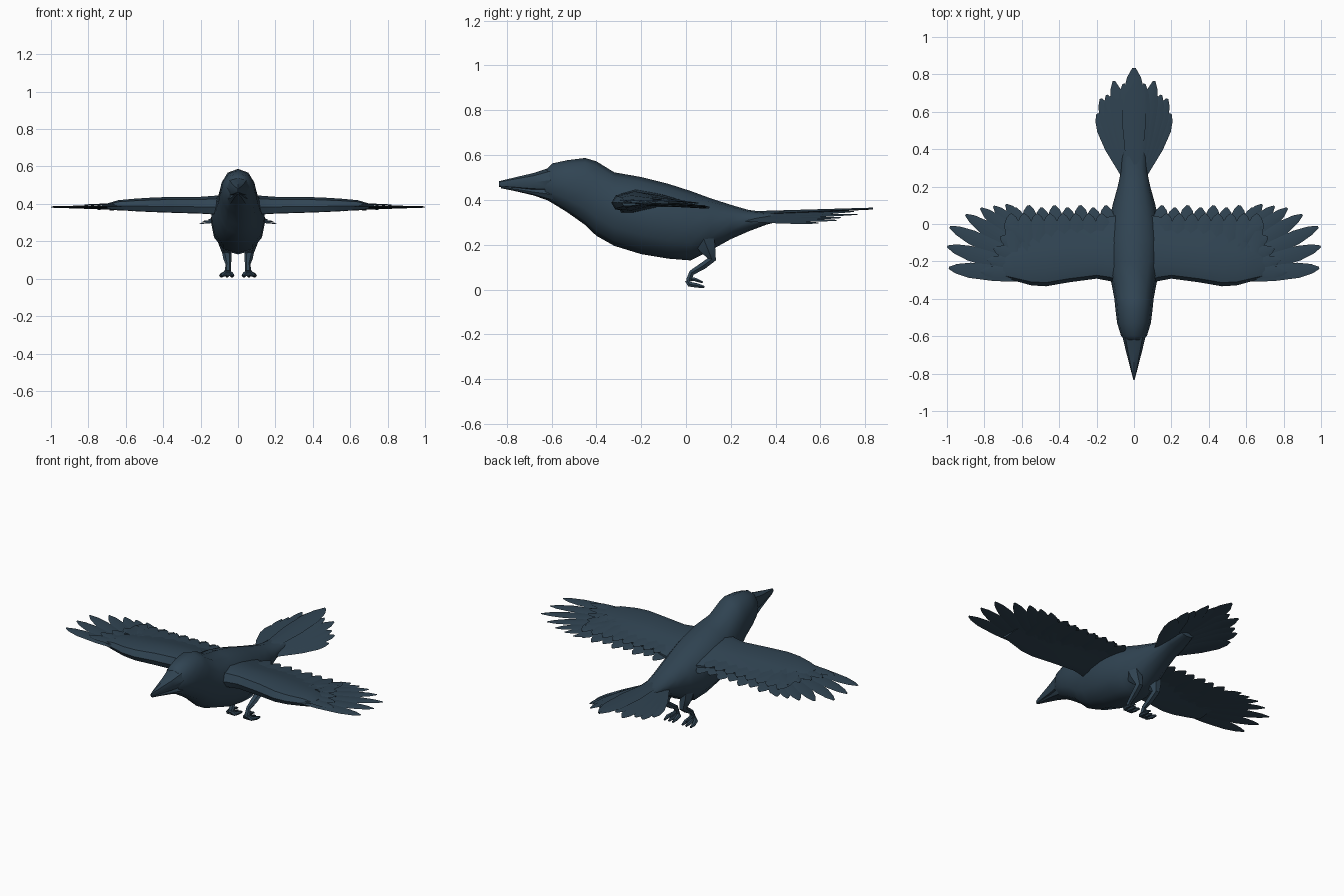
import bpy, bmesh, math
from mathutils import Vector

cube = bpy.data.objects.get("Cube")
if cube:
    bpy.data.objects.remove(cube, do_unlink=True)

plumage = bpy.data.materials.new("slate_blue_plumage")
plumage.use_nodes = True
COLOUR = (0.030, 0.058, 0.086, 1)
plumage.diffuse_color = COLOUR
bsdf = plumage.node_tree.nodes["Principled BSDF"]
bsdf.inputs["Base Color"].default_value = COLOUR
bsdf.inputs["Roughness"].default_value = 0.8


def loft(bm, rings):
    """Skin a closed tube through rings of equal point count."""
    loops = [[bm.verts.new(p) for p in ring] for ring in rings]
    n = len(loops[0])
    for a, b in zip(loops, loops[1:]):
        for i in range(n):
            j = (i + 1) % n
            bm.faces.new((a[i], a[j], b[j], b[i]))
    bm.faces.new(loops[0][::-1])
    bm.faces.new(loops[-1])


def finish(name, bm, side=1, angle=40):
    """Turn a bmesh into a shaded object, mirrored when side is -1."""
    for v in bm.verts:
        v.co.x *= side
    bmesh.ops.recalc_face_normals(bm, faces=bm.faces)
    mesh = bpy.data.meshes.new(name)
    bm.to_mesh(mesh)
    bm.free()
    mesh.materials.append(plumage)
    obj = bpy.data.objects.new(name, mesh)
    bpy.context.collection.objects.link(obj)
    bpy.ops.object.select_all(action='DESELECT')
    obj.select_set(True)
    bpy.context.view_layer.objects.active = obj
    bpy.ops.object.shade_smooth_by_angle(angle=math.radians(angle))
    return obj


def oval(y, top, bottom, width, sides=12):
    """Upright cross-section, widest a little above its middle."""
    mid, half = (top + bottom) / 2, (top - bottom) / 2
    ring = []
    for i in range(sides):
        a = math.tau * i / sides
        c, s = math.cos(a), math.sin(a)
        x = math.copysign(abs(c) ** 0.85, c) * width
        ring.append((x, y, mid + s * half))
    return ring


def feather(bm, root, tip, width, droop=0.0, thick=0.008):
    """Long flat blade with a raised quill and a narrow tip."""
    root, tip = Vector(root), Vector(tip)
    along = tip - root
    across = along.cross(Vector((0, 0, 1))).normalized()
    across.z = -droop
    rings = []
    for t, w in ((0, 0.6), (0.45, 1), (0.75, 0.95), (0.91, 0.6), (1, 0.14)):
        p, side = root + along * t, across * width * w
        up = Vector((0, 0, thick * (1 - 0.6 * t)))
        rings.append([p - side, p + up, p + side, p - up * 0.5])
    loft(bm, rings)


def limb(bm, points):
    """Six-sided tube through (x, y, z, x radius, depth radius) points."""
    centres = [Vector(p[:3]) for p in points]
    rings = []
    for i, p in enumerate(points):
        d = centres[min(i + 1, len(points) - 1)] - centres[max(i - 1, 0)]
        depth = d.cross(Vector((1, 0, 0))).normalized()
        rings.append([centres[i] + Vector((math.cos(a) * p[3], 0, 0))
                      + depth * math.sin(a) * p[4]
                      for a in (math.tau * k / 6 for k in range(6))])
    loft(bm, rings)


# Body and head: y, top, bottom, half width
bm = bmesh.new()
loft(bm, [oval(*s) for s in (
    (-0.63, 0.53, 0.405, 0.045), (-0.595, 0.563, 0.385, 0.07),
    (-0.53, 0.577, 0.345, 0.09), (-0.45, 0.587, 0.288, 0.10),
    (-0.40, 0.572, 0.24, 0.105), (-0.32, 0.523, 0.195, 0.12),
    (-0.20, 0.502, 0.158, 0.143), (-0.08, 0.472, 0.138, 0.145),
    (0.02, 0.44, 0.13, 0.133), (0.11, 0.407, 0.175, 0.112),
    (0.20, 0.378, 0.225, 0.087), (0.28, 0.355, 0.26, 0.07),
    (0.36, 0.345, 0.29, 0.065), (0.46, 0.338, 0.315, 0.04))])
finish("body", bm, angle=50)

# Beak: two halves meeting at a slight gape line
for name, sections in (
        ("upper_beak", ((-0.59, 0.55, 0.43, 0.065), (-0.68, 0.52, 0.438, 0.043),
                        (-0.77, 0.499, 0.45, 0.02), (-0.835, 0.483, 0.458, 0.003))),
        ("lower_beak", ((-0.58, 0.46, 0.385, 0.06), (-0.68, 0.45, 0.42, 0.034),
                        (-0.77, 0.458, 0.441, 0.016), (-0.825, 0.462, 0.452, 0.003)))):
    bm = bmesh.new()
    loft(bm, [oval(*s, sides=8) for s in sections])
    finish(name, bm)

# Tail: arched fan, the centre feather highest
bm = bmesh.new()
feather(bm, (0, 0.27, 0.335), (0, 0.835, 0.36), 0.062, thick=0.014)
for side in (-1, 1):
    for k, (x, y, z) in enumerate(((0.055, 0.75, 0.348), (0.108, 0.765, 0.335),
                                   (0.145, 0.69, 0.32), (0.178, 0.67, 0.308),
                                   (0.196, 0.59, 0.296))):
        feather(bm, (side * (0.015 + 0.008 * k), 0.27, 0.328 - 0.005 * k),
                (side * x, y, z), 0.044, droop=side * 0.15)
finish("tail_feathers", bm)

# Wing arm: chord fraction and height fraction of its cross-section
AIRFOIL = ((0, 0.45), (0.06, 0.85), (0.25, 1), (0.6, 0.8), (1, 0.42),
           (1, 0.32), (0.5, 0.3), (0.2, 0.08), (0.05, 0.1))
# x, leading y, trailing y, top, bottom
ARM = ((0.06, -0.33, 0.05, 0.45, 0.32), (0.13, -0.305, 0.04, 0.443, 0.335),
       (0.20, -0.292, 0.01, 0.438, 0.34), (0.35, -0.312, 0.01, 0.438, 0.345),
       (0.47, -0.333, 0.0, 0.433, 0.35), (0.55, -0.328, -0.02, 0.428, 0.355),
       (0.64, -0.303, -0.06, 0.42, 0.362), (0.70, -0.285, -0.12, 0.402, 0.37))
PRIMARY_TIPS = ((0.99, -0.235), (0.998, -0.12), (0.985, -0.015), (0.90, 0.05),
                (0.82, 0.085), (0.75, 0.095), (0.685, 0.105))

for side, label in ((1, "left"), (-1, "right")):
    bm = bmesh.new()
    loft(bm, [[(x, y0 + (y1 - y0) * t, z0 + (z1 - z0) * h) for t, h in AIRFOIL]
              for x, y0, y1, z1, z0 in ARM])
    finish(label + "_wing_arm", bm, side)

    # Flight feathers spread around the hand
    bm = bmesh.new()
    for k, (x, y) in enumerate(PRIMARY_TIPS):
        feather(bm, (0.54 - 0.014 * k, -0.285 + 0.022 * k, 0.388 - 0.002 * k),
                (x, y, 0.385 - 0.003 * k), 0.043 - 0.001 * k)
    # Hand coverts overlapping the flight feather bases
    for k in range(5):
        feather(bm, (0.53, -0.26 + 0.03 * k, 0.402),
                (0.82 - 0.035 * k, -0.255 + 0.062 * k, 0.394), 0.036)
    finish(label + "_primary_feathers", bm, side)

    # Trailing row along the arm, with shorter coverts above
    bm = bmesh.new()
    for k in range(8):
        x = 0.135 + 0.069 * k
        feather(bm, (x - 0.01, -0.18, 0.38), (x + 0.015, 0.10 - 0.012 * (k % 2),
                0.362 + 0.004 * (k % 2)), 0.046)
        feather(bm, (x + 0.02, -0.15, 0.405), (x + 0.04, 0.055, 0.385), 0.042)
    finish(label + "_secondary_feathers", bm, side)

    # Leg: thigh, folded ankle and shank
    bm = bmesh.new()
    limb(bm, ((0.068, 0.07, 0.25, 0.04, 0.06), (0.068, 0.095, 0.185, 0.036, 0.043),
              (0.06, 0.115, 0.135, 0.024, 0.022), (0.056, 0.075, 0.105, 0.022, 0.018),
              (0.052, 0.025, 0.075, 0.014, 0.014), (0.054, 0.012, 0.04, 0.018, 0.014)))
    finish(label + "_leg", bm, side)

    # Foot: toes curled back, fanned sideways
    bm = bmesh.new()
    for dx in (-0.026, 0, 0.03):
        limb(bm, ((0.055, 0.005, 0.042, 0.014, 0.012),
                  (0.055 + dx * 0.7, 0.015, 0.024, 0.015, 0.013),
                  (0.058 + dx, 0.05, 0.018, 0.013, 0.011),
                  (0.058 + dx, 0.082, 0.011, 0.006, 0.006)))
    limb(bm, ((0.055, 0.01, 0.05, 0.012, 0.01), (0.055, 0.04, 0.045, 0.011, 0.009),
              (0.055, 0.075, 0.032, 0.005, 0.005)))
    finish(label + "_foot", bm, side)
